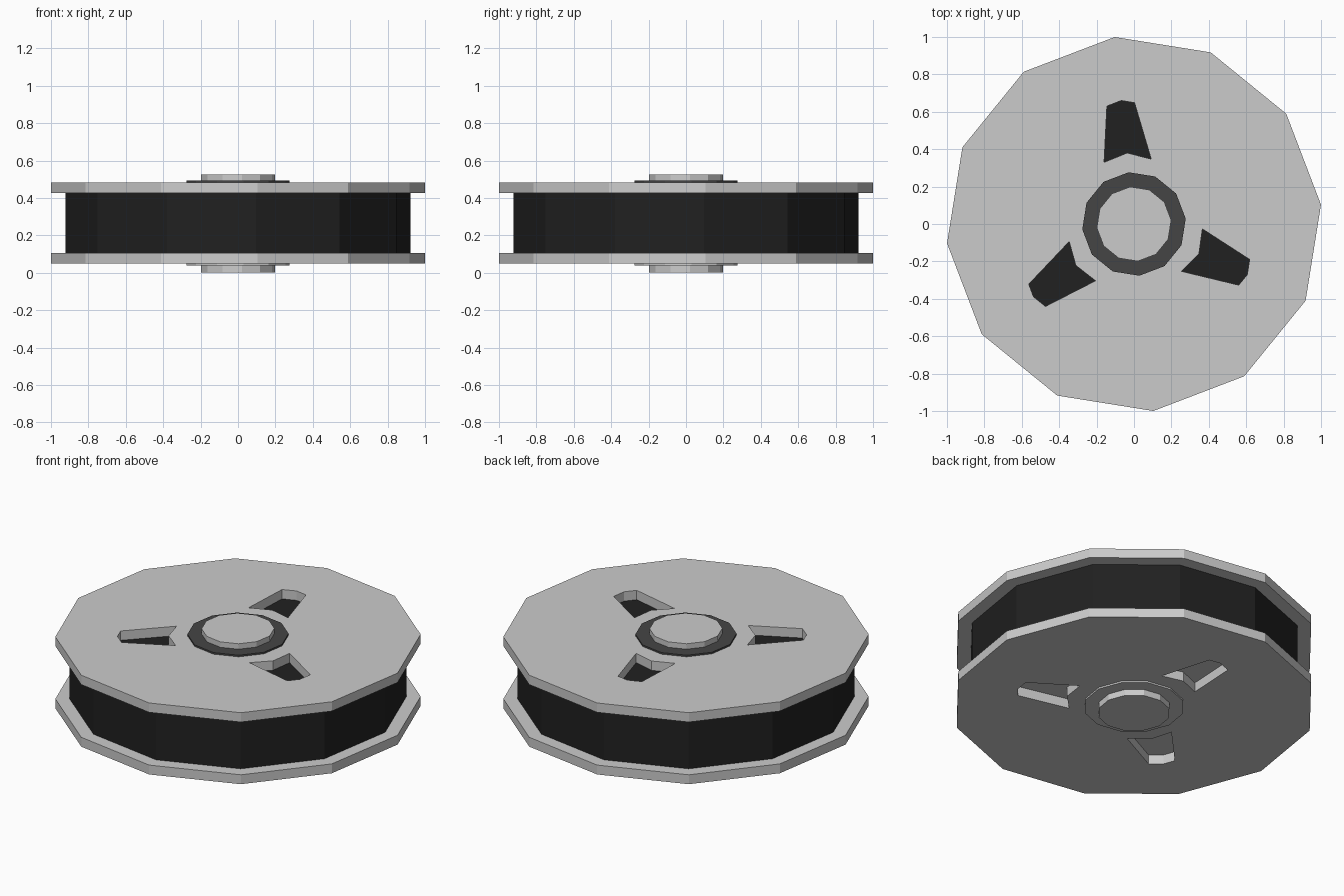
import bpy, bmesh
from math import radians, cos, sin
from mathutils import Matrix

if "Cube" in bpy.data.objects:
    bpy.data.objects.remove(bpy.data.objects["Cube"])

SIDES = 12
TURN = radians(5.9)


def material(name, value):
    m = bpy.data.materials.new(name)
    m.diffuse_color = (value, value, value, 1)
    m.use_nodes = True
    m.node_tree.nodes["Principled BSDF"].inputs["Base Color"].default_value = m.diffuse_color
    return m


black = material("film_black", 0.015)
dark = material("dark_metal", 0.06)


def ring(radius):
    return [(radius * cos(TURN + radians(30 * i)), radius * sin(TURN + radians(30 * i)))
            for i in range(SIDES)]


def plate(name, z0, z1, loops, mat=None):
    """Filled outline with optional holes, given thickness and converted to a mesh."""
    curve = bpy.data.curves.new(name + "_outline", 'CURVE')
    curve.dimensions = '2D'
    curve.fill_mode = 'BOTH'
    curve.extrude = (z1 - z0) / 2
    for pts in loops:
        s = curve.splines.new('POLY')
        s.points.add(len(pts) - 1)
        for p, (x, y) in zip(s.points, pts):
            p.co = (x, y, 0, 1)
        s.use_cyclic_u = True
        s.use_smooth = False
    temp = bpy.data.objects.new(name + "_temp", curve)
    bpy.context.collection.objects.link(temp)
    bpy.context.view_layer.update()
    deps = bpy.context.evaluated_depsgraph_get()
    mesh = bpy.data.meshes.new_from_object(temp.evaluated_get(deps))
    bpy.data.objects.remove(temp)
    bm = bmesh.new()
    bm.from_mesh(mesh)
    bmesh.ops.translate(bm, verts=bm.verts, vec=(0, 0, (z0 + z1) / 2))
    bmesh.ops.remove_doubles(bm, verts=bm.verts, dist=1e-4)
    bmesh.ops.recalc_face_normals(bm, faces=bm.faces)
    for f in bm.faces:
        f.smooth = False
    bm.to_mesh(mesh)
    bm.free()
    mesh.materials.clear()
    if mat:
        mesh.materials.append(mat)
    ob = bpy.data.objects.new(name, mesh)
    bpy.context.collection.objects.link(ob)
    return ob


# Three tapered windows around the hub
window = [(-0.16, 0.33), (-0.145, 0.63), (-0.068, 0.66), (0.003, 0.648),
          (0.092, 0.347), (-0.036, 0.38)]
windows = []
for k in range(3):
    a = radians(120 * k)
    windows.append([(x * cos(a) - y * sin(a), x * sin(a) + y * cos(a)) for x, y in window])

# Flanges with through windows
plate("lower_flange", 0.048, 0.105, [ring(1.005)] + windows)
plate("upper_flange", 0.425, 0.482, [ring(1.005)] + windows)

# Wound film between the flanges; underside is bare grey
film = plate("film_roll", 0.105, 0.425, [ring(0.927)], black)
film.data.materials.append(None)
for f in film.data.polygons:
    if f.normal.z < -0.5:
        f.material_index = 1

# Thin washers and the protruding hub on both faces
plate("lower_washer", 0.038, 0.048, [ring(0.278)])
plate("upper_washer", 0.482, 0.492, [ring(0.278)], dark)
plate("lower_hub", 0.0, 0.038, [ring(0.2)])
plate("upper_hub", 0.492, 0.525, [ring(0.2)])
